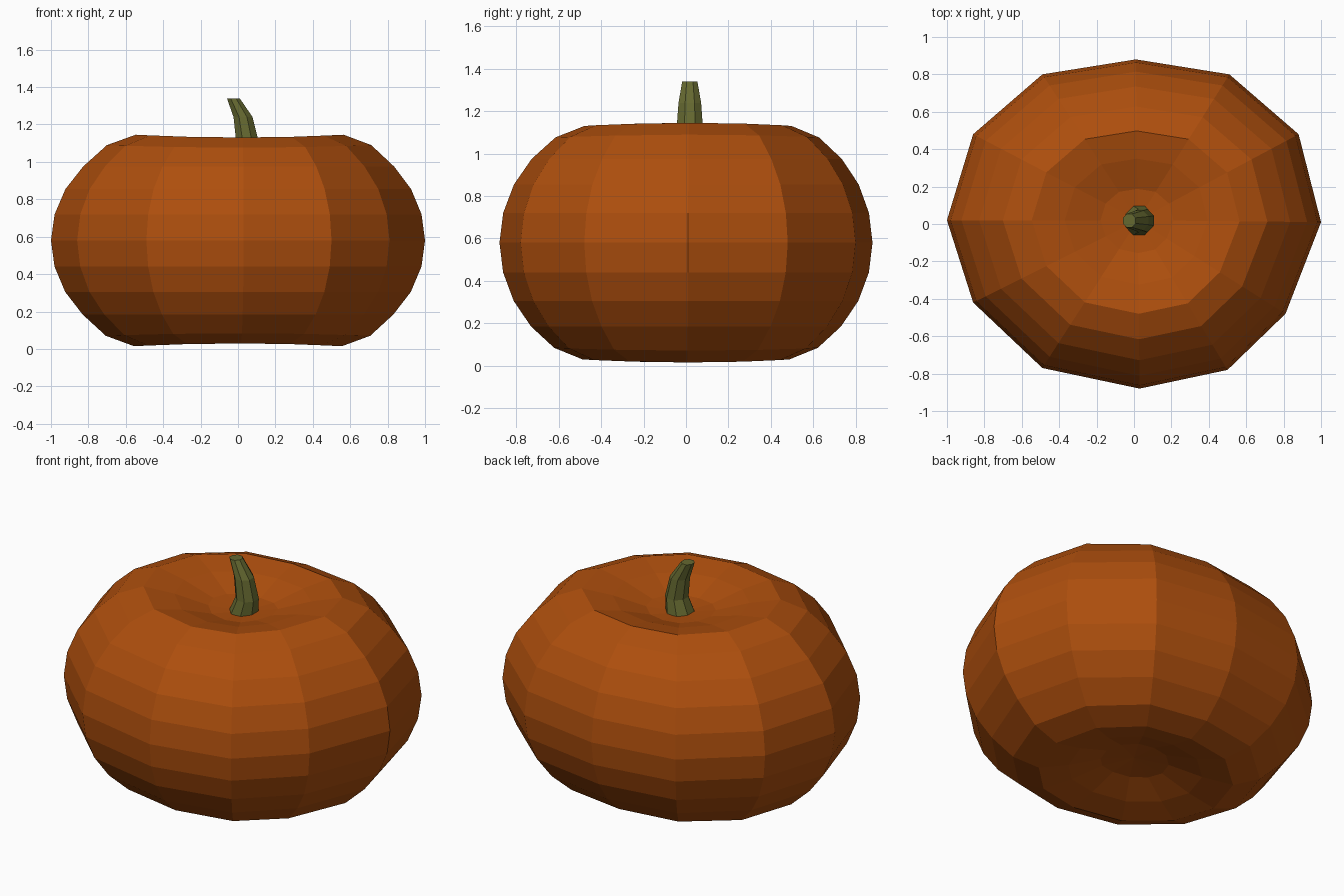
import bpy, bmesh, math

if "Cube" in bpy.data.objects:
    bpy.data.objects.remove(bpy.data.objects["Cube"])


def material(name, rgb):
    m = bpy.data.materials.new(name)
    m.diffuse_color = (*rgb, 1)
    m.use_nodes = True
    m.node_tree.nodes["Principled BSDF"].inputs["Base Color"].default_value = m.diffuse_color
    return m


def finish(bm, name, mat):
    bmesh.ops.recalc_face_normals(bm, faces=bm.faces)
    mesh = bpy.data.meshes.new(name)
    bm.to_mesh(mesh)
    bm.free()
    mesh.materials.append(mat)
    ob = bpy.data.objects.new(name, mesh)
    bpy.context.collection.objects.link(ob)


def bridge(bm, rings):
    for a, b in zip(rings, rings[1:]):
        n = len(a)
        for i in range(n):
            j = (i + 1) % n
            bm.faces.new((a[i], a[j], b[j], b[i]))


orange = material("pumpkin orange", (0.42, 0.077, 0.004))
green = material("stem green", (0.13, 0.14, 0.03))

# Body: slightly uneven 12-sided outline swept through sphere-like rings
outline = [(1, 0.01), (0.88, 0.48), (0.51, 0.80), (0.01, 0.88),
           (-0.49, 0.80), (-0.86, 0.48), (-1, 0.02), (-0.86, -0.42),
           (-0.49, -0.77), (0.03, -0.88), (0.50, -0.78), (0.81, -0.48)]
# Half heights per ring; the last three sink towards the dimple
heights = [0, 0.14, 0.275, 0.395, 0.502, 0.557, 0.525, 0.47]
pole = 0.45
mid = 0.58
bm = bmesh.new()
rings = []
for k in range(-7, 8):
    s = math.cos(math.radians(11.25 * k))
    h = math.copysign(heights[abs(k)], k)
    shift = 0.02 * (1 - s) if k > 0 else 0
    ring = []
    for x, y in outline:
        sag = 1 + 0.015 * (x * x - y * y) * (abs(k) > 3)
        ring.append(bm.verts.new((x * s + shift, y * s + shift, mid + h * sag)))
    rings.append(ring)
bridge(bm, rings)
for ring, z, c in ((rings[0], mid - pole, 0), (rings[-1], mid + pole, 0.02)):
    tip = bm.verts.new((c, c, z))
    for i in range(12):
        bm.faces.new((ring[i], ring[(i + 1) % 12], tip))
finish(bm, "pumpkin_body", orange)

# Stem: tapered 8-sided tube, bent to the left: (x, z, radius)
bm = bmesh.new()
rings = []
for x, z, r in ((0.02, 1.01, 0.085), (0.048, 1.12, 0.064),
                (0.027, 1.24, 0.055), (-0.025, 1.34, 0.037)):
    rings.append([bm.verts.new((x + r * math.cos(a), 0.018 + r * 1.05 * math.sin(a), z))
                  for a in (math.tau * (i + 0.5) / 8 for i in range(8))])
bridge(bm, rings)
bm.faces.new(rings[0])
bm.faces.new(rings[-1])
finish(bm, "stem", green)
